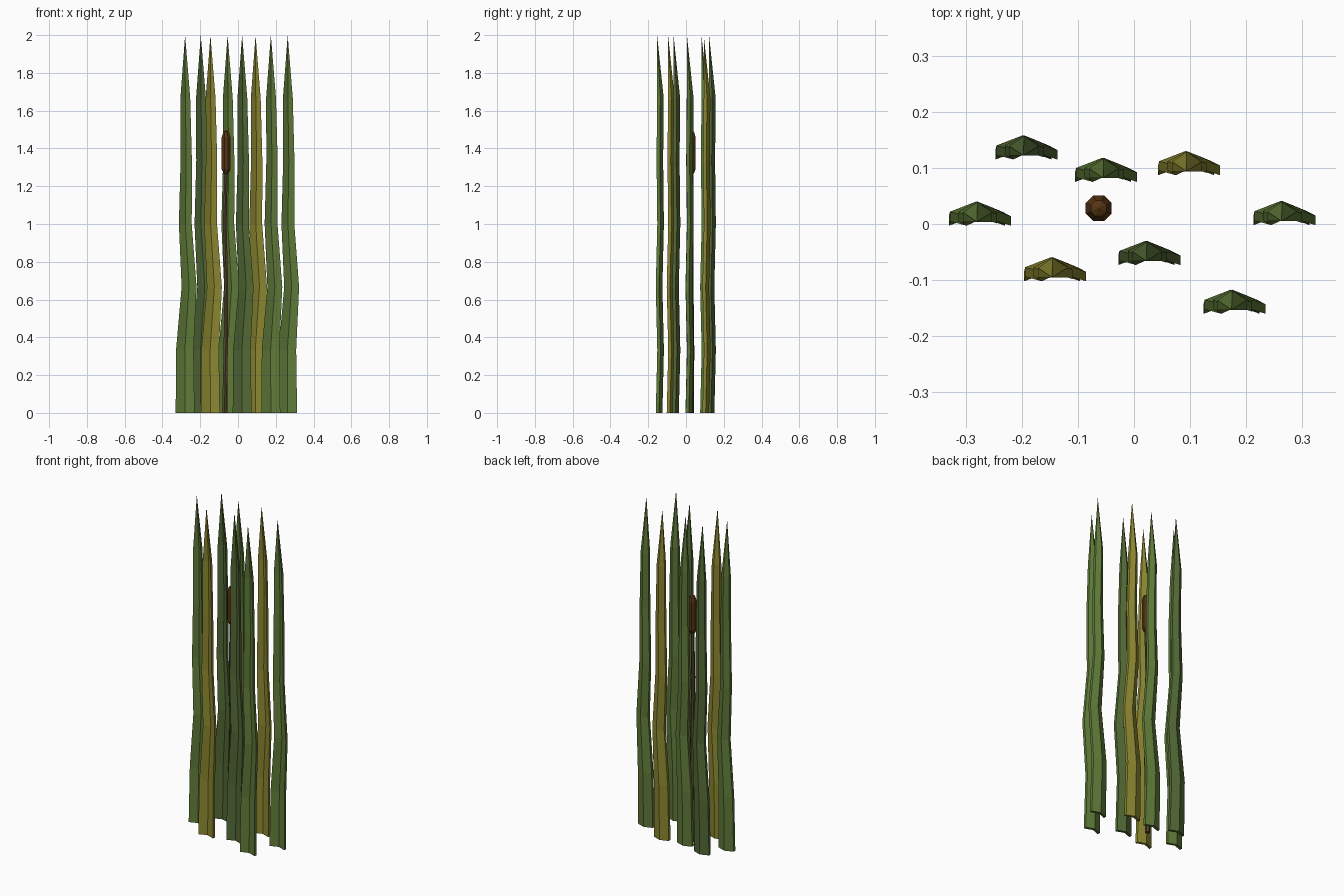
import bpy, math

if "Cube" in bpy.data.objects:
    bpy.data.objects.remove(bpy.data.objects["Cube"])


def material(name, rgb):
    m = bpy.data.materials.new(name)
    m.diffuse_color = (*rgb, 1)
    m.use_nodes = True
    m.node_tree.nodes["Principled BSDF"].inputs["Base Color"].default_value = m.diffuse_color
    return m


GREEN = material("leaf green", (0.115, 0.195, 0.04))
DARK = material("dark leaf green", (0.085, 0.14, 0.035))
YELLOW = material("dry yellow", (0.26, 0.24, 0.03))
STALK = material("stalk brown", (0.09, 0.065, 0.025))
BROWN = material("seed head brown", (0.09, 0.035, 0.006))


def loft(name, rings, mat, loc, tip=None):
    """Skin equal-sized rings; close the top with a tip point or a flat cap."""
    n = len(rings[0])
    verts = [p for r in rings for p in r]
    faces = [tuple(reversed(range(n)))]
    for k in range(len(rings) - 1):
        for i in range(n):
            j = (i + 1) % n
            faces.append((k*n + i, k*n + j, (k+1)*n + j, (k+1)*n + i))
    last = (len(rings) - 1) * n
    if tip:
        verts.append(tip)
        faces += [(last + i, last + (i + 1) % n, len(verts) - 1) for i in range(n)]
    else:
        faces.append(tuple(range(last, last + n)))
    me = bpy.data.meshes.new(name)
    me.from_pydata(verts, [], faces)
    me.materials.append(mat)
    ob = bpy.data.objects.new(name, me)
    ob.location = loc
    bpy.context.collection.objects.link(ob)
    return ob


# Blade: folded cross-section, swaying and narrowing upwards
# (sway x, sway y, half width) at every third of a unit
SWAY = [(0, -.003, .05), (-.0015, .005, .0465), (.021, -.003, .0395),
        (.001, .005, .034), (.006, .001, .03), (.001, .004, .026)]
THICK, FOLD = .017, .021


def blade_ring(k):
    x, y, w = SWAY[k]
    z = k / 3
    return [(x - w, y, z), (x, y + FOLD - .003, z), (x + w, y, z),
            (x + w, y + THICK, z), (x, y + FOLD + THICK - .003, z), (x - w, y + THICK, z)]


BLADES = [(-.197, .118, DARK), (-.055, .078, GREEN), (.093, .09, YELLOW),
          (-.28, 0, GREEN), (.263, .001, GREEN), (-.146, -.099, YELLOW),
          (.022, -.07, DARK), (.174, -.157, GREEN)]
for i, (x, y, mat) in enumerate(BLADES):
    loft(f"reed_blade_{i + 1}", [blade_ring(k) for k in range(6)], mat,
         (x, y, 0), tip=(0, .004, 2))


def circle(x, y, z, r, n):
    return [(x + r*math.cos(2*math.pi*(i + .5)/n), y + r*math.sin(2*math.pi*(i + .5)/n), z)
            for i in range(n)]


# Thin swaying stalk
path = [(-.009, 0, 0, .014), (-.002, .003, .33, .013), (.001, 0, .66, .012),
        (-.007, .002, 1, .011), (0, 0, 1.3, .01)]
loft("seed_stalk", [circle(*p, 6) for p in path], STALK, (-.063, .028, 0))

# Brown seed head with rounded ends
head = [(1.265, .013), (1.29, .025), (1.46, .025), (1.49, .015)]
loft("seed_head", [circle(0, 0, z, r, 8) for z, r in head], BROWN,
     (-.063, .028, 0), tip=(0, 0, 1.497))
